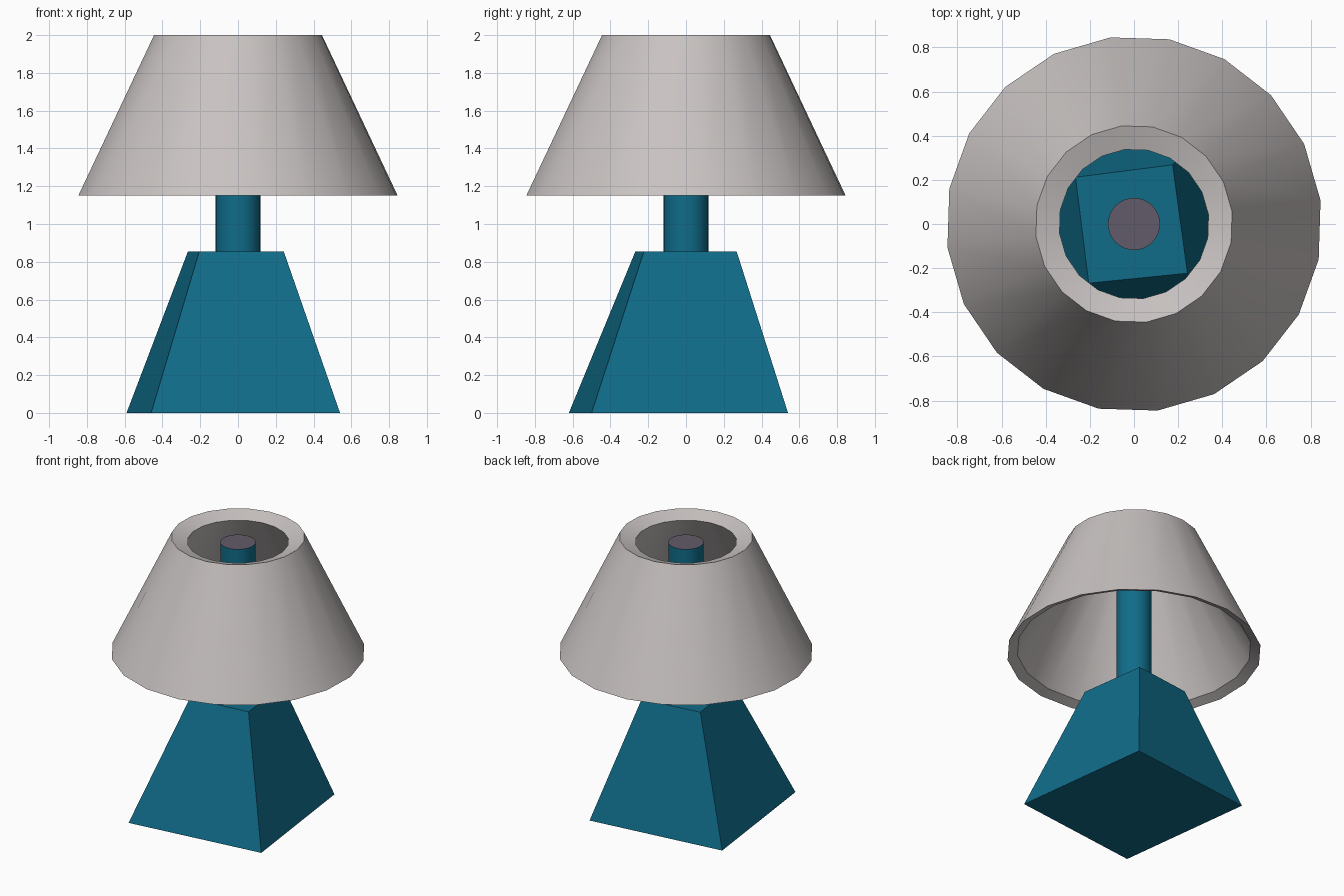
import bpy, bmesh, math

if "Cube" in bpy.data.objects:
    bpy.data.objects.remove(bpy.data.objects["Cube"])


def material(name, color):
    m = bpy.data.materials.new(name)
    m.diffuse_color = (*color, 1)
    m.use_nodes = True
    m.node_tree.nodes["Principled BSDF"].inputs["Base Color"].default_value = m.diffuse_color
    return m


teal = material("teal", (0.005, 0.15, 0.25))
cap_grey = material("cap_grey", (0.12, 0.105, 0.14))
shade_grey = material("shade_grey", (0.58, 0.545, 0.535))


def ring(radius, z, sides, start=0.0):
    return [(radius * math.cos(start + math.tau * i / sides),
             radius * math.sin(start + math.tau * i / sides), z) for i in range(sides)]


def loft(name, rings, mats, closed=False, smooth=False):
    """Bridge rings of points; cap the ends, or join last to first if closed."""
    bm = bmesh.new()
    loops = [[bm.verts.new(p) for p in r] for r in rings]
    pairs = list(zip(loops, loops[1:]))
    if closed:
        pairs.append((loops[-1], loops[0]))
    for a, b in pairs:
        n = len(a)
        for i in range(n):
            j = (i + 1) % n
            bm.faces.new((a[i], a[j], b[j], b[i]))
    if not closed:
        bm.faces.new(loops[0][::-1])
        top = bm.faces.new(loops[-1])
        top.material_index = len(mats) - 1
    bmesh.ops.recalc_face_normals(bm, faces=bm.faces)
    mesh = bpy.data.meshes.new(name)
    bm.to_mesh(mesh)
    bm.free()
    for m in mats:
        mesh.materials.append(m)
    obj = bpy.data.objects.new(name, mesh)
    bpy.context.collection.objects.link(obj)
    if smooth:
        bpy.ops.object.select_all(action='DESELECT')
        obj.select_set(True)
        bpy.context.view_layer.objects.active = obj
        bpy.ops.object.shade_smooth_by_angle(angle=math.radians(30))
    return obj


# Tapered, slightly twisted square base
bottom = [(-0.46, -0.62, 0), (0.54, -0.50, 0), (0.41, 0.54, 0), (-0.59, 0.42, 0)]
top = [(-0.205, -0.268, 0.855), (0.242, -0.223, 0.855), (0.175, 0.268, 0.855), (-0.265, 0.212, 0.855)]
loft("lamp_base", [bottom, top], [teal])

# Round stem with a grey end
loft("lamp_stem", [ring(0.118, 0.855, 32), ring(0.118, 1.96, 32)], [teal, cap_grey], smooth=True)

# Thick 20-sided open shade with sloping rims
profile = [(0.852, 1.15), (0.448, 2.0), (0.34, 1.963), (0.785, 1.18)]
loft("lamp_shade", [ring(r, z, 20, math.radians(7.2)) for r, z in profile],
     [shade_grey], closed=True, smooth=True)
